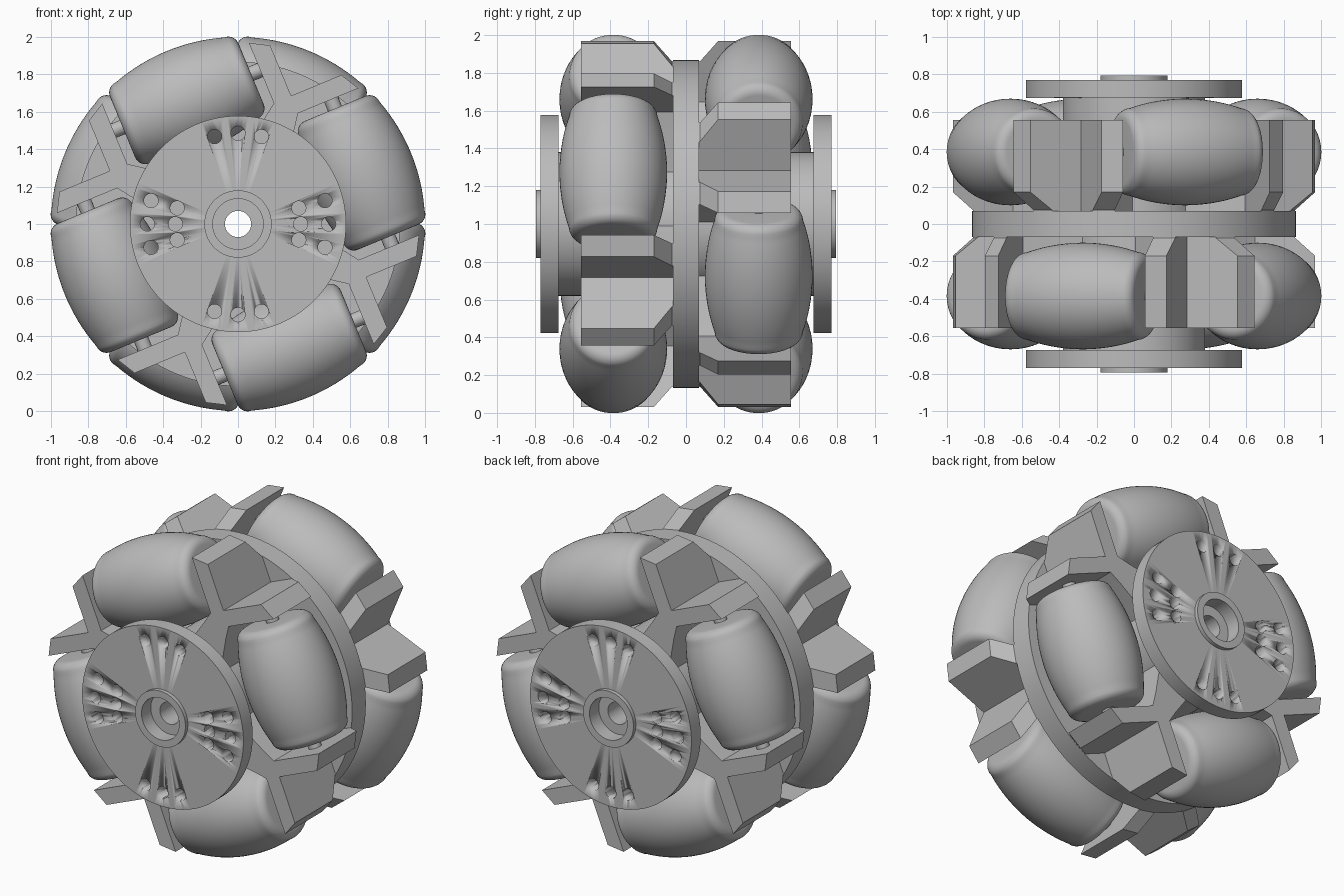
import bpy
import bmesh
from math import sin, cos, pi, radians, sqrt
from mathutils import Matrix, Vector

if "Cube" in bpy.data.objects:
    bpy.data.objects.remove(bpy.data.objects["Cube"])

grey = bpy.data.materials.new("light_grey")
grey.use_nodes = True
grey.diffuse_color = (0.5, 0.5, 0.5, 1)
grey.node_tree.nodes["Principled BSDF"].inputs["Base Color"].default_value = grey.diffuse_color

CENTRE = Vector((0, 0, 1))
ROW_Y = 0.385       # roller row distance from the middle plane
AXLE_R = 0.715      # roller axle distance from the wheel axis


def finish(name, bm, matrix, angle=30):
    bmesh.ops.recalc_face_normals(bm, faces=bm.faces)
    mesh = bpy.data.meshes.new(name)
    bm.to_mesh(mesh)
    bm.free()
    mesh.materials.append(grey)
    ob = bpy.data.objects.new(name, mesh)
    bpy.context.collection.objects.link(ob)
    ob.matrix_world = matrix
    bpy.ops.object.select_all(action='DESELECT')
    bpy.context.view_layer.objects.active = ob
    ob.select_set(True)
    bpy.ops.object.shade_smooth_by_angle(angle=radians(angle))
    return ob


def lathe(name, profile, matrix, closed=True, steps=96):
    """Revolve (radius, height) points around local Z."""
    bm = bmesh.new()
    rings = [[bm.verts.new((r * cos(2 * pi * i / steps), r * sin(2 * pi * i / steps), h))
              for r, h in profile] for i in range(steps)]
    n = len(profile)
    for i in range(steps):
        a, b = rings[i], rings[(i + 1) % steps]
        for j in range(n if closed else n - 1):
            k = (j + 1) % n
            bm.faces.new((a[j], a[k], b[k], b[j]))
    if not closed:
        for j in (0, -1):
            bm.faces.new([ring[j] for ring in rings])
    return finish(name, bm, matrix)


def frame(x, y, z, origin):
    m = Matrix((x, y, z)).transposed().to_4x4()
    m.translation = origin
    return m


def ring(inner, outer, low, high):
    return [(inner, low), (outer, low), (outer, high), (inner, high)]


wheel = frame((1, 0, 0), (0, 0, 1), (0, -1, 0), CENTRE)

# Middle plate and hub core with counterbored axle hole
lathe("middle_plate", ring(0.3, 0.867, -0.07, 0.07), wheel, steps=128)
half = [(0.07, 0.70), (0.135, 0.70), (0.135, 0.795), (0.18, 0.795), (0.18, 0.68), (0.38, 0.68)]
lathe("hub_core", half + [(r, -h) for r, h in reversed(half)], wheel)

# Bolt hole pattern shared by both end discs
holes = []
for sx in (-1, 1):
    holes += [(sx * 0.485, 0), (sx * 0.335, 0)]
    for sz in (-1, 1):
        holes += [(sx * 0.465, sz * 0.125), (sx * 0.325, sz * 0.085), (sx * 0.125, sz * 0.467)]
holes += [(0, 0.485), (0, -0.485)]

bm = bmesh.new()
for x, z in holes:
    bmesh.ops.create_cone(bm, cap_ends=True, segments=20, radius1=0.038, radius2=0.038,
                          depth=3, matrix=Matrix.Translation((x, z, 0)))
cutter = finish("hole_cutter", bm, wheel)
cutter.hide_render = True
cutter.hide_set(True)

for side, low, high in (("front", 0.675, 0.77), ("back", -0.77, -0.675)):
    disc = lathe(side + "_disc", ring(0.16, 0.578, low, high), wheel, steps=128)
    cut = disc.modifiers.new("bolt_holes", 'BOOLEAN')
    cut.operation = 'DIFFERENCE'
    cut.solver = 'EXACT'
    cut.object = cutter

# Roller: barrel that follows the wheel circle, with rounded ends
barrel = [(sqrt(1 - t * t) - AXLE_R, t) for t in (0.312 * i / 10 for i in range(-10, 11))]
edge = [(0.175 + 0.06 * cos(a), 0.312 + 0.06 * sin(a)) for a in (radians(d) for d in range(18, 91, 12))]
roller = [(0.03, -0.372)] + [(r, -t) for r, t in reversed(edge)] + barrel + edge + [(0.03, 0.372)]


def bracket_outline(outer):
    """Forked support: V arms trimmed at the outer radius, on a flared stem."""
    def tip(apex):
        r = (apex + sqrt(2 * outer ** 2 - apex ** 2)) / 2
        return r, r - apex
    side = [(0.34, 0.14), (0.58, 0.085), (0.67, 0.07), tip(0.60), tip(0.742)]
    return side + [(0.742, 0)] + [(r, -s) for r, s in reversed(side)]


def bracket(name, matrix):
    bm = bmesh.new()
    layers = [[bm.verts.new((r, s, h)) for r, s in bracket_outline(outer)]
              for h, outer in ((0.06, 0.866), (0.075, 0.868), (0.17, 0.97), (0.555, 0.97))]
    n = len(layers[0])
    for a, b in zip(layers, layers[1:]):
        for j in range(n):
            k = (j + 1) % n
            bm.faces.new((a[j], a[k], b[k], b[j]))
    bm.faces.new(layers[0])
    bm.faces.new(layers[-1])
    finish(name, bm, matrix, 10)


# Two rows of four rollers, staggered by 45 degrees
for row, out, start in (("front", -1, 22.5), ("back", 1, 67.5)):
    outward = Vector((0, out, 0))
    for i in range(4):
        a = radians(start + 90 * i)
        radial = Vector((cos(a), 0, sin(a)))
        along = outward.cross(radial)
        middle = CENTRE + radial * AXLE_R + outward * ROW_Y
        axle = frame(outward, radial, along, middle)
        lathe(f"{row}_roller_{i + 1}", roller, axle, closed=False, steps=64)
        lathe(f"{row}_axle_{i + 1}", [(0.04, -0.46), (0.04, 0.46)], axle, closed=False, steps=20)
        b = a + pi / 4
        spoke = Vector((cos(b), 0, sin(b)))
        bracket(f"{row}_bracket_{i + 1}", frame(spoke, outward.cross(spoke), outward, CENTRE))
